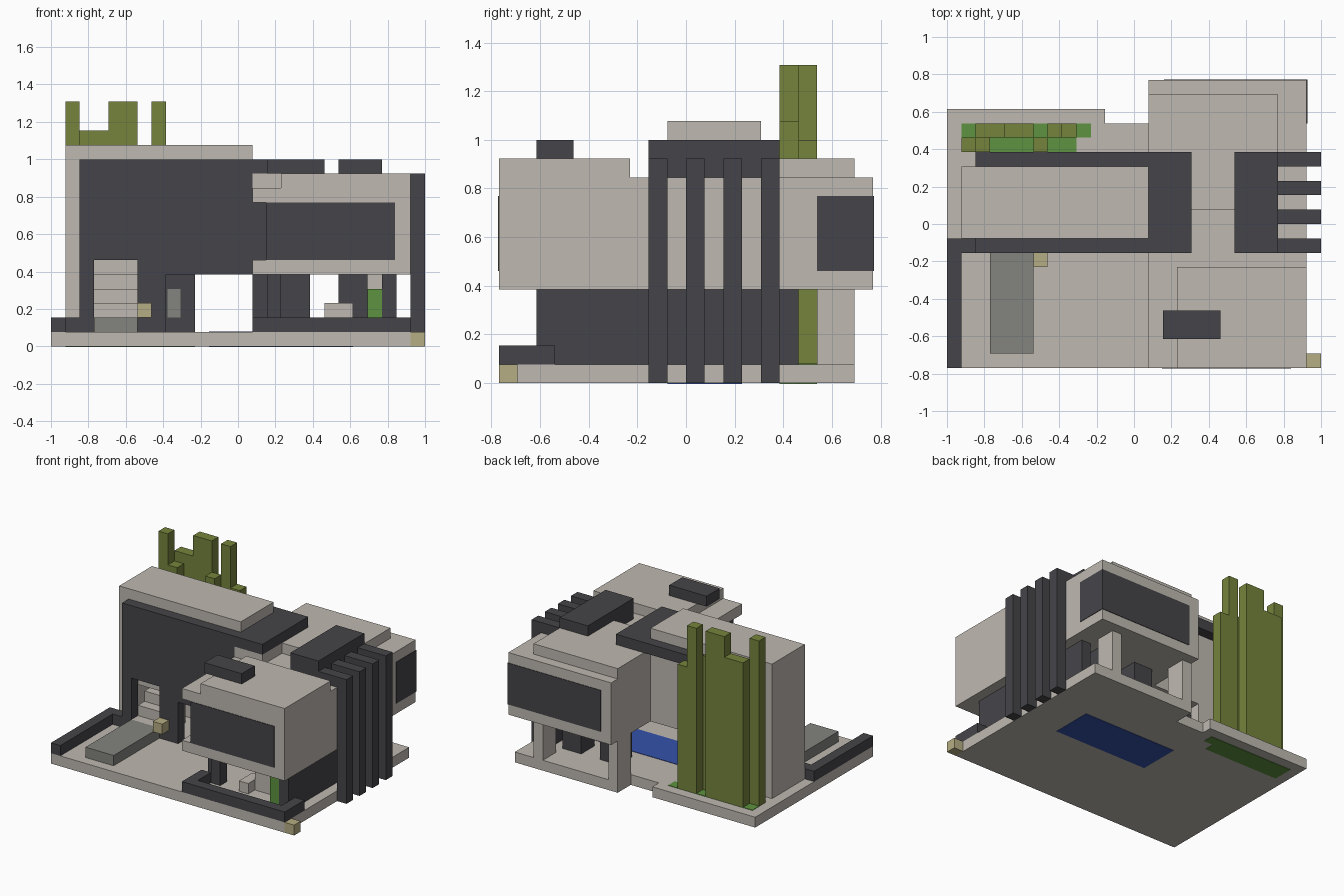
import bpy
import bmesh

UNIT = 1 / 13  # edge of one building block

default_cube = bpy.data.objects.get("Cube")
if default_cube:
    bpy.data.objects.remove(default_cube, do_unlink=True)


def make_material(name, red, green, blue):
    material = bpy.data.materials.new(name)
    material.use_nodes = True
    colour = (red, green, blue, 1)
    material.diffuse_color = colour
    shader = material.node_tree.nodes["Principled BSDF"]
    shader.inputs["Base Color"].default_value = colour
    shader.inputs["Roughness"].default_value = 0.8
    return material


plaster = make_material("warm_plaster", .52, .485, .44)
charcoal = make_material("charcoal", .06, .059, .067)
foliage = make_material("olive_foliage", .18, .23, .045)
grass = make_material("grass_green", .11, .29, .05)
stone = make_material("grey_stone", .23, .235, .21)
lamp = make_material("tan_lamp", .47, .42, .23)
water = make_material("pool_blue", .035, .085, .4)


def build_part(name, material, *boxes):
    """Join boxes, each given as x, y and z ranges in block units."""
    bm = bmesh.new()
    for x_range, y_range, z_range in boxes:
        corners = bmesh.ops.create_cube(bm, size=1)["verts"]
        for vert in corners:
            x = x_range[vert.co.x > 0]
            y = y_range[vert.co.y > 0]
            z = z_range[vert.co.z > 0]
            vert.co = ((x - 13) * UNIT, (y - 10) * UNIT, z * UNIT)
    mesh = bpy.data.meshes.new(name)
    bm.to_mesh(mesh)
    bm.free()
    mesh.materials.append(material)
    part = bpy.data.objects.new(name, mesh)
    bpy.context.scene.collection.objects.link(part)
    return part


# Ground, pool and planting
ground_floor = (0, 1)
build_part("base_slab", plaster,
           ((0, 11), (0, 18), ground_floor),
           ((11, 14), (0, 17), ground_floor),
           ((14, 25), (0, 19), ground_floor))
build_part("pool", water, ((11, 21), (9, 13), (-.04, 1.04)))
build_part("lawn", grass,
           ((1, 9), (15, 16), (-.04, 1.04)),
           ((1, 10), (16, 17), (-.04, 1.04)))
build_part("driveway_slab", stone, ((3, 6), (1, 8), (1, 2)))
build_part("corner_lamp", lamp, ((25, 26), (0, 1), ground_floor))
build_part("wall_lamp", lamp, ((6, 7), (7, 8), (2, 3)))
build_part("hedge", foliage,
           ((1, 2), (15, 16), (1, 17)),
           ((2, 3), (15, 16), (1, 14)),
           ((6, 7), (15, 16), (1, 14)),
           ((2, 4), (16, 17), (1, 15)),
           ((4, 6), (16, 17), (1, 17)),
           ((7, 8), (16, 17), (1, 17)),
           ((8, 9), (16, 17), (1, 13)))
build_part("patio_plant", grass, ((22, 23), (2, 3), (1, 4)))

# Low garden walls
low = (1, 2)
build_part("side_garden_wall", charcoal,
           ((0, 1), (0, 9), low),
           ((1, 3), (8, 9), low))
build_part("patio_wall", charcoal,
           ((14, 25), (0, 1), low),
           ((14, 15), (1, 3), low),
           ((24, 25), (1, 3), low))

# Tall left wing
build_part("left_wing", plaster,
           ((1, 14), (9, 14), (5, 14)),
           ((1, 2), (9, 14), (1, 5)),
           ((2, 9), (13, 14), (1, 5)))
build_part("left_facade", charcoal,
           ((2, 3), (8, 9), (1, 6)),
           ((6, 8), (8, 9), (1, 6)),
           ((8, 14), (8, 9), (5, 6)),
           ((2, 14), (8, 9), (6, 12)),
           ((8, 10), (10, 12), (1, 5)))
build_part("left_roof", charcoal, ((2, 17), (8, 15), (12, 13)))
build_part("entrance_panel", stone, ((8.1, 9), (9.92, 10), (2, 4)))
build_part("entrance_stairs", plaster,
           *[((3, 6), (8 + step, 9 + step), (1, 2 + step)) for step in range(4)])

# Raised right wing, with a notched corner at the front
build_part("right_wing", plaster,
           ((14, 25), (8, 20), (5, 11)),
           ((14, 25), (0, 8), (5, 6)),
           ((15, 25), (0, 8), (6, 10)),
           ((14, 25), (0, 8), (10, 11)))
build_part("right_roof_steps", plaster,
           ((16, 25), (0, 7), (11, 12)),
           ((14, 17), (8, 11), (11, 12)),
           ((14, 20), (11, 15), (11, 12)),
           ((14, 23), (15, 19), (11, 12)))
build_part("front_roof_unit", charcoal, ((15, 19), (2, 4), (12, 13)))
build_part("roof_box", charcoal, ((20, 23), (8, 15), (11, 13)))

# Thin window plates wrapping opposite corners
glass = (6, 10)
thin = .05
build_part("front_window", charcoal,
           ((15 - thin, 23.9), (-thin, 0), glass),
           ((15 - thin, 15), (0, 8), glass),
           ((14, 15), (8 - thin, 8), glass))
build_part("back_window", charcoal,
           ((15.1, 25 + thin), (20, 20 + thin), glass),
           ((25, 25 + thin), (17, 20), glass))

# Vertical fins hooking over the right roof
for number, y in enumerate(range(8, 15, 2)):
    build_part(f"fin_{number}", charcoal,
               ((25, 26), (y, y + 1), (0, 12)),
               ((23, 25), (y, y + 1), (11, 12)))

# Open ground floor under the right wing
under = (1, 5)
build_part("patio_side_wall", charcoal, ((23, 24), (2, 16), under))
build_part("inner_posts", charcoal,
           ((14, 15), (4, 5), under),
           ((15, 16), (3, 4), under),
           ((16, 18), (14, 16), under),
           ((20, 22), (14, 16), under))
for side, x in (("right", 14), ("left", 22)):
    build_part(f"back_column_{side}", plaster, ((x, x + 1), (17, 19), under))
build_part("patio_seats", plaster,
           ((19, 21), (4, 5), (1, 3)),
           ((18, 19), (3, 5), low))
